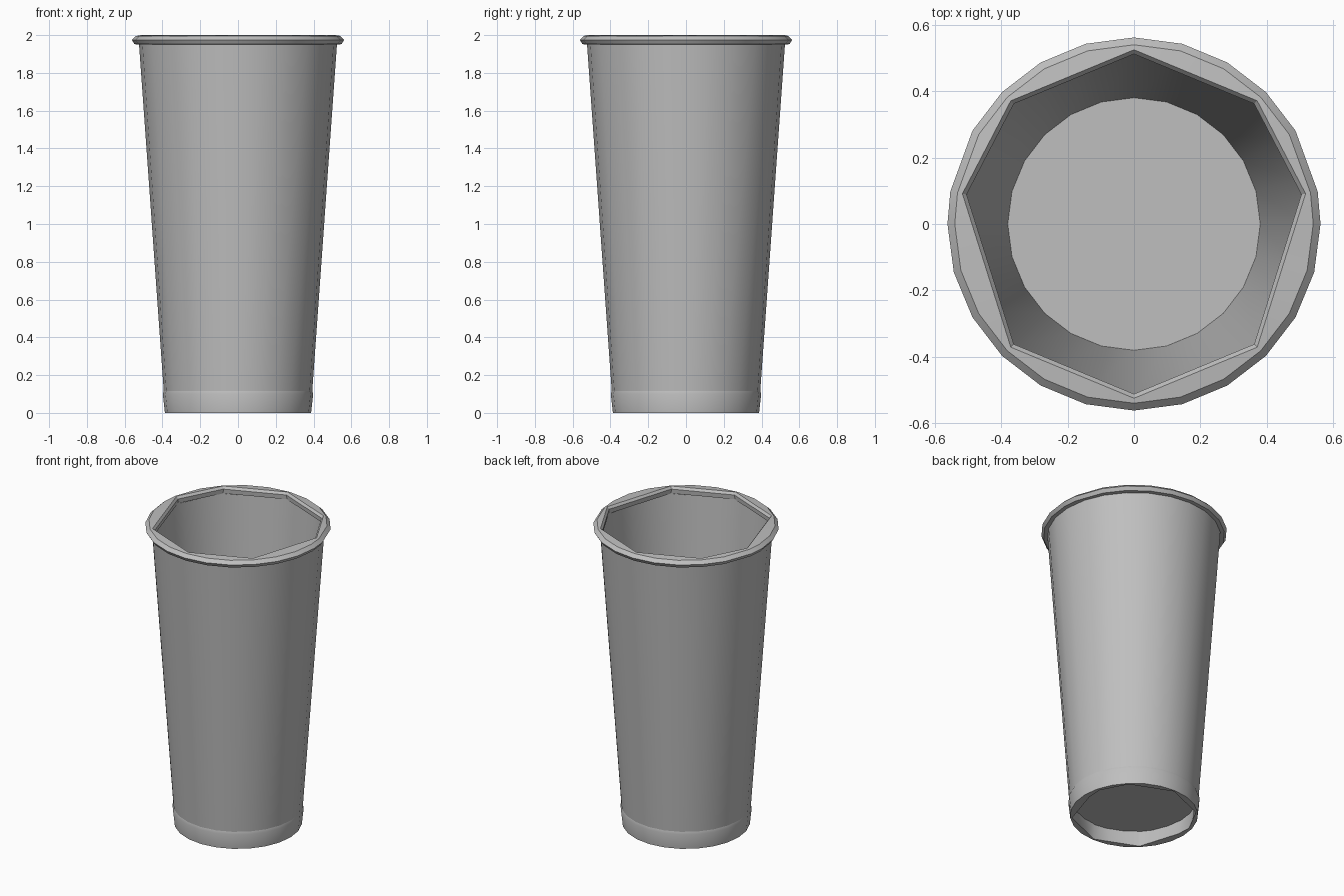
import bpy
import bmesh
from math import radians, cos, sin, pi

cube = bpy.data.objects.get("Cube")
if cube:
    bpy.data.objects.remove(cube, do_unlink=True)

grey = bpy.data.materials.new("cup grey")
grey.use_nodes = True
colour = (0.52, 0.52, 0.52, 1)
grey.diffuse_color = colour
grey.node_tree.nodes["Principled BSDF"].inputs["Base Color"].default_value = colour

ROUND = [i * 15 for i in range(24)]
# rim facets share two shifted corners with the coarse opening
RIM = [{15: 10, 165: 170}.get(a, a) for a in ROUND]
CORNERS = [10, 45, 90, 135, 170, 225, 270, 315, 370]


def chord_radius(angle, radius):
    """Distance to the straight edge of the coarse eight-sided opening."""
    a = angle if angle >= CORNERS[0] else angle + 360
    for lo, hi in zip(CORNERS, CORNERS[1:]):
        if lo <= a <= hi:
            half = radians(hi - lo) / 2
            return radius * cos(half) / cos(radians(a - lo) - half)


def lathe(name, profile, angles=ROUND, closed=True, caps=False, smooth=30):
    """Turn a profile of (radius, height, coarse) rings into an object."""
    bm = bmesh.new()
    rings = []
    for radius, z, coarse in profile:
        ring = []
        for a in angles:
            r = chord_radius(a, radius) if coarse else radius
            ring.append(bm.verts.new((r * cos(radians(a)), r * sin(radians(a)), z)))
        rings.append(ring)
    n = len(angles)
    pairs = list(zip(rings, rings[1:]))
    if closed:
        pairs.append((rings[-1], rings[0]))
    for low, high in pairs:
        for i in range(n):
            j = (i + 1) % n
            bm.faces.new((low[i], low[j], high[j], high[i]))
    if caps:
        bm.faces.new(rings[0][::-1])
        bm.faces.new(rings[-1])
    bmesh.ops.recalc_face_normals(bm, faces=bm.faces)
    mesh = bpy.data.meshes.new(name)
    bm.to_mesh(mesh)
    bm.free()
    mesh.materials.append(grey)
    obj = bpy.data.objects.new(name, mesh)
    bpy.context.collection.objects.link(obj)
    bpy.ops.object.select_all(action="DESELECT")
    obj.select_set(True)
    bpy.context.view_layer.objects.active = obj
    bpy.ops.object.shade_smooth_by_angle(angle=radians(smooth))
    return obj


# tapered thin wall
lathe("cup_wall", [(0.393, 0.115, False), (0.525, 1.965, False),
                   (0.515, 1.965, False), (0.38, 0.115, False)])

# rolled lip, with straight inner edges
lathe("rolled_rim", [(0.522, 1.95, False), (0.548, 1.952, False),
                     (0.562, 1.975, False), (0.54, 1.996, False),
                     (0.525, 2.0, True), (0.512, 1.985, True),
                     (0.515, 1.955, True)], RIM, smooth=25)

# foot band below the wall, hollow underneath
lathe("foot_band", [(0.387, 0.0, False), (0.398, 0.1, False),
                    (0.392, 0.12, False), (0.372, 0.12, False),
                    (0.376, 0.0, True)])

# recessed floor
lathe("cup_floor", [(0.382, 0.1, False), (0.382, 0.122, False)],
      closed=False, caps=True)
